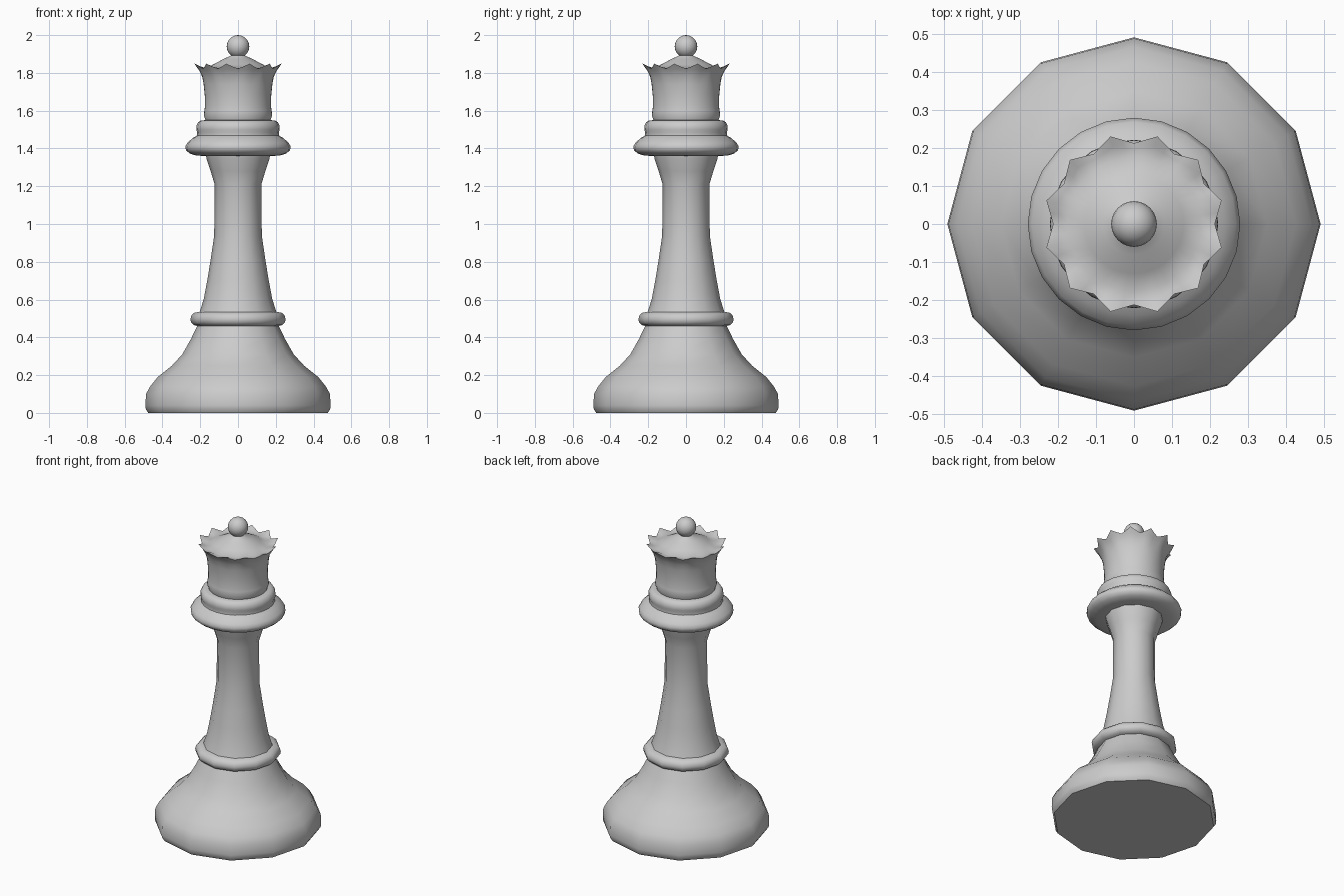
import bpy, bmesh, math


def lathe(name, profile, sides, warp=None, angle=45):
    """Revolve (radius, height) points, bottom to top; radius 0 makes a pole."""
    bm = bmesh.new()
    rings = []
    for row, (r, z) in enumerate(profile):
        if r == 0:
            rings.append([bm.verts.new((0, 0, z))] * sides)
            continue
        ring = []
        for i in range(sides):
            a = math.tau * i / sides
            dr, dz = warp(row, a) if warp else (0, 0)
            ring.append(bm.verts.new(((r + dr) * math.cos(a), (r + dr) * math.sin(a), z + dz)))
        rings.append(ring)
    for lo, hi in zip(rings, rings[1:]):
        for i in range(sides):
            j = (i + 1) % sides
            corners = dict.fromkeys((lo[i], lo[j], hi[j], hi[i]))
            bm.faces.new(list(corners))
    mesh = bpy.data.meshes.new(name)
    bm.to_mesh(mesh)
    bm.free()
    obj = bpy.data.objects.new(name, mesh)
    bpy.context.collection.objects.link(obj)
    bpy.ops.object.select_all(action='DESELECT')
    obj.select_set(True)
    bpy.context.view_layer.objects.active = obj
    bpy.ops.object.shade_smooth_by_angle(angle=math.radians(angle))
    return obj


# Twelve-sided flared foot
lathe("base", [(0, 0), (0.475, 0), (0.488, 0.02), (0.49, 0.04), (0.487, 0.10),
               (0.465, 0.14), (0.425, 0.19), (0.35, 0.25), (0.295, 0.31),
               (0.25, 0.39), (0.213, 0.465)], 12)

# Rounded ring between foot and stem
lathe("base_ring", [(0.213, 0.46), (0.235, 0.465), (0.249, 0.48), (0.252, 0.497),
                    (0.247, 0.515), (0.232, 0.53), (0.203, 0.535)], 12)

# Tapering stem, flaring again below the collar
lathe("stem", [(0.205, 0.53), (0.182, 0.60), (0.163, 0.70), (0.145, 0.81),
               (0.126, 0.94), (0.124, 1.21), (0.145, 1.28), (0.165, 1.34),
               (0.17, 1.362)], 12)

# Double collar: wide lower roll and narrower upper roll
lathe("collar", [(0.16, 1.36), (0.22, 1.362), (0.255, 1.373), (0.275, 1.39),
                 (0.279, 1.41), (0.268, 1.43), (0.24, 1.455), (0.217, 1.468),
                 (0.216, 1.485), (0.221, 1.50), (0.22, 1.52), (0.21, 1.54),
                 (0.195, 1.548), (0.17, 1.55)], 24)

# Crown: outer wall, twelve-pointed rim, inner groove and domed top
POINTED = {6: 0.2, 7: 0.55, 8: 1.0, 9: 0.45}


def crown_points(row, a):
    w = POINTED.get(row, 0)
    d = abs(((a / math.tau * 12) % 1) - 0.5) * 2      # 0 at a tip, 1 in a valley
    return w * 0.026 * (1 - d) ** 1.3, w * 0.026 * ((1 - d) ** 1.3 - 0.35)


lathe("crown", [(0.172, 1.548), (0.181, 1.575), (0.178, 1.60), (0.175, 1.62),
                (0.176, 1.68), (0.182, 1.74), (0.189, 1.78), (0.20, 1.81),
                (0.212, 1.832), (0.198, 1.828), (0.175, 1.822), (0.13, 1.845),
                (0.08, 1.872), (0.035, 1.893), (0.03, 1.90)], 48, crown_points, 60)

# Ball finial
ball = [(0.06 * math.sin(math.pi * k / 10), 1.94 - 0.06 * math.cos(math.pi * k / 10))
        for k in range(1, 10)]
lathe("finial", [(0, 1.88)] + ball + [(0, 2.0)], 24)
